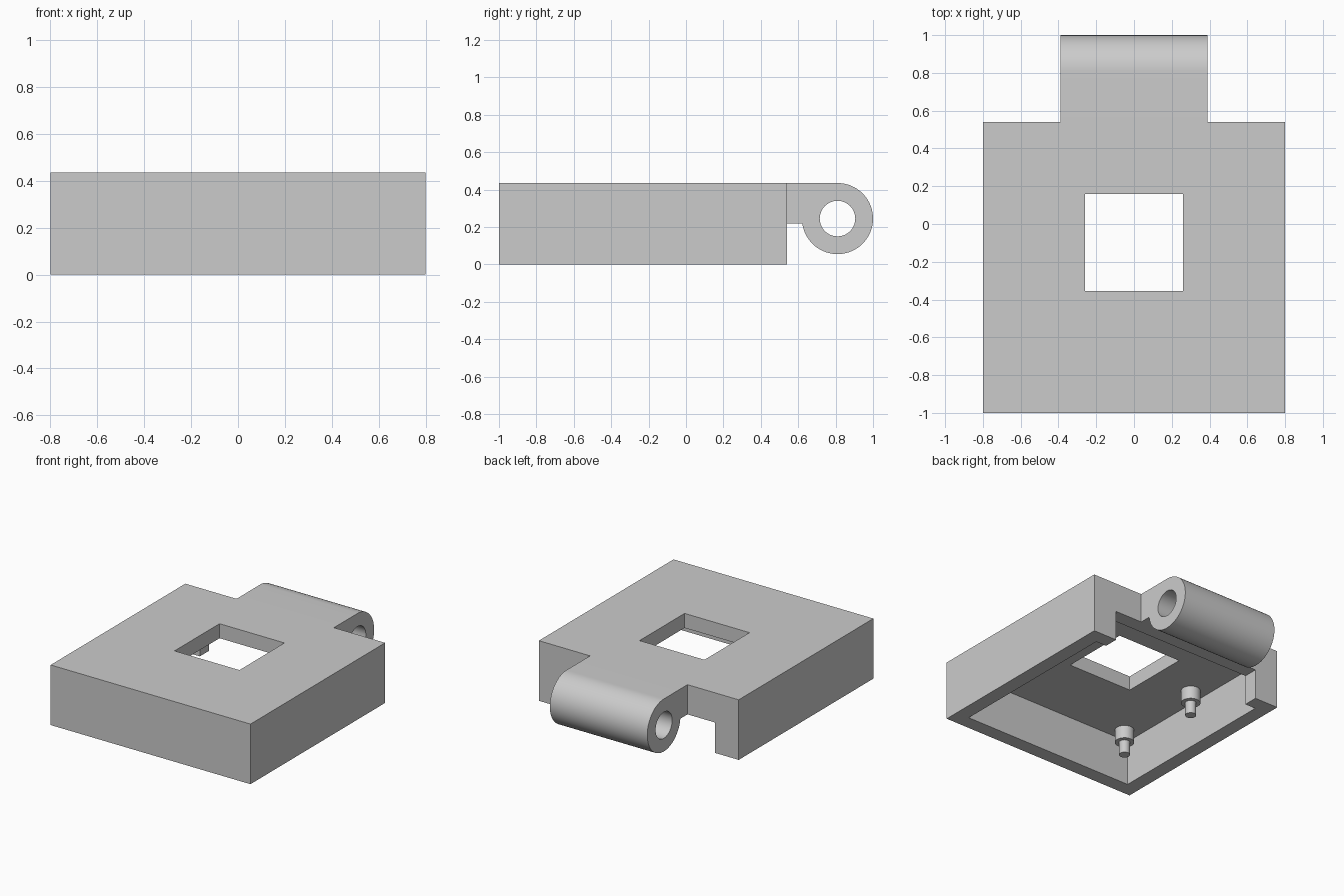
import bpy, bmesh, math
from mathutils import Matrix

old = bpy.data.objects.get("Cube")
if old:
    bpy.data.objects.remove(old, do_unlink=True)

grey = bpy.data.materials.new("plain grey")
grey.use_nodes = True
grey.diffuse_color = (0.6, 0.6, 0.6, 1)
grey.node_tree.nodes["Principled BSDF"].inputs["Base Color"].default_value = (0.6, 0.6, 0.6, 1)

# Main dimensions
WIDTH, FRONT, BACK, TOP = 0.8, -1.0, 0.54, 0.435
WALL, CEILING, LEDGE = 0.105, 0.33, 0.22
HINGE_Y, HINGE_Z, HINGE_R, HINGE_HALF = 0.81, 0.245, 0.19, 0.39


def finish(name, bm):
    bmesh.ops.recalc_face_normals(bm, faces=bm.faces[:])
    mesh = bpy.data.meshes.new(name)
    bm.to_mesh(mesh)
    bm.free()
    mesh.materials.append(grey)
    obj = bpy.data.objects.new(name, mesh)
    bpy.context.collection.objects.link(obj)
    return obj


def box(name, x, y, z):
    bm = bmesh.new()
    size = [b - a for a, b in (x, y, z)]
    mid = [(a + b) / 2 for a, b in (x, y, z)]
    bmesh.ops.create_cube(bm, size=1, matrix=Matrix.Translation(mid) @ Matrix.Diagonal((*size, 1)))
    return finish(name, bm)


def add_cylinder(bm, radius, depth, matrix, segments=48):
    bmesh.ops.create_cone(bm, cap_ends=True, segments=segments, radius1=radius,
                          radius2=radius, depth=depth, matrix=matrix)


def activate(obj):
    bpy.ops.object.select_all(action="DESELECT")
    obj.select_set(True)
    bpy.context.view_layer.objects.active = obj


def cut(obj, cutter):
    cutter.hide_render = True
    mod = obj.modifiers.new("cut", "BOOLEAN")
    mod.operation, mod.solver, mod.object = "DIFFERENCE", "EXACT", cutter
    activate(obj)
    bpy.ops.object.modifier_apply(modifier=mod.name)
    bpy.data.objects.remove(cutter, do_unlink=True)


def smooth(obj):
    activate(obj)
    bpy.ops.object.shade_smooth_by_angle(angle=math.radians(30))


# Housing: hollow from below, square window on top, wide notch in the back wall
housing = box("housing", (-WIDTH, WIDTH), (FRONT, BACK), (0, TOP))
inner = WIDTH - WALL
cut(housing, box("cavity_cutter", (-inner, inner), (FRONT + WALL, BACK - WALL), (-0.1, CEILING)))
cut(housing, box("window_cutter", (-0.26, 0.26), (-0.355, 0.16), (0.2, 0.6)))
cut(housing, box("notch_cutter", (-0.61, 0.61), (BACK - 0.2, BACK + 0.1), (-0.1, LEDGE)))

# Hinge: arm and barrel as one side profile, extruded across x
end = -math.pi - math.asin((LEDGE - HINGE_Z) / HINGE_R)
steps = 56
profile = [(BACK, LEDGE), (BACK, TOP)]
for i in range(steps + 1):
    a = math.pi / 2 + (end - math.pi / 2) * i / steps
    profile.append((HINGE_Y + HINGE_R * math.cos(a), HINGE_Z + HINGE_R * math.sin(a)))
bm = bmesh.new()
side = bm.faces.new([bm.verts.new((-HINGE_HALF, y, z)) for y, z in profile])
new = bmesh.ops.extrude_face_region(bm, geom=[side])["geom"]
bmesh.ops.translate(bm, vec=(2 * HINGE_HALF, 0, 0),
                    verts=[v for v in new if isinstance(v, bmesh.types.BMVert)])
hinge = finish("hinge_barrel", bm)

# Pin hole through the barrel
bm = bmesh.new()
across = Matrix.Translation((0, HINGE_Y, HINGE_Z)) @ Matrix.Rotation(math.pi / 2, 4, "Y")
add_cylinder(bm, 0.095, 1, across)
cut(hinge, finish("pin_cutter", bm))
smooth(hinge)

# Four stepped pegs hanging from the ceiling
for label, y in (("front", -0.79), ("back", -0.10)):
    for hand, x in (("left", 0.58), ("right", -0.58)):
        bm = bmesh.new()
        for radius, low, high in ((0.065, 0.235, CEILING), (0.037, 0.14, 0.235)):
            add_cylinder(bm, radius, high - low, Matrix.Translation((x, y, (low + high) / 2)), 32)
        smooth(finish(f"{label}_{hand}_peg", bm))
